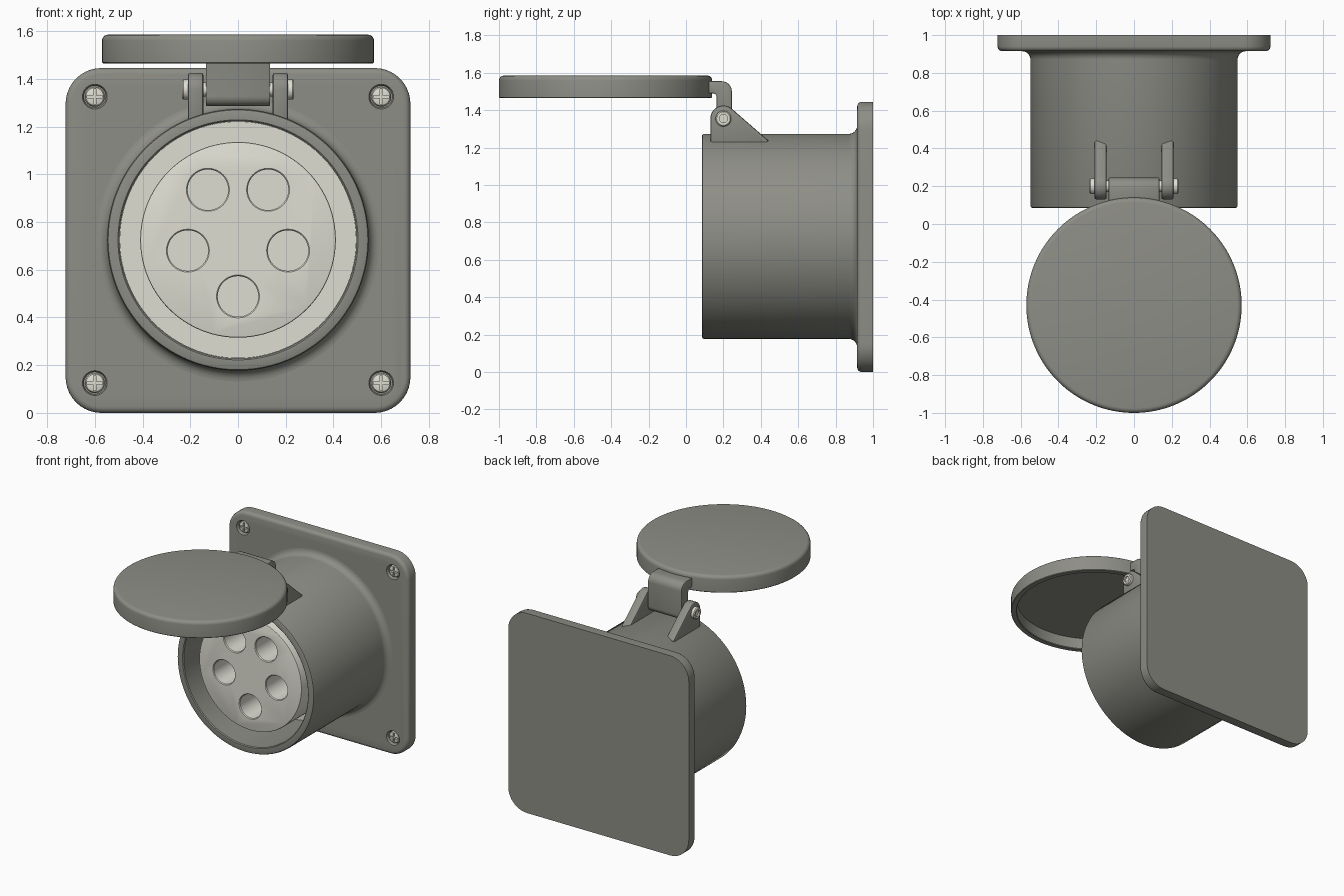
import bpy, bmesh
from math import sin, cos, pi, radians

if "Cube" in bpy.data.objects:
    bpy.data.objects.remove(bpy.data.objects["Cube"])

def material(name, rgb):
    m = bpy.data.materials.new(name)
    m.diffuse_color = (*rgb, 1)
    m.use_nodes = True
    m.node_tree.nodes["Principled BSDF"].inputs["Base Color"].default_value = m.diffuse_color
    return m

GREY = material("warm_grey", (0.27, 0.27, 0.24))
CREAM = material("cream", (0.74, 0.73, 0.65))
CZ = 0.725  # height of the socket axis

# Axis helpers: map outline (a, b) at distance h along the axis to a 3D point
PLACE = {
    'X': lambda a, b, h: (h, a, b),
    'Y': lambda a, b, h: (a, h, b),
    'Z': lambda a, b, h: (a, b, h),
}

def add_loft(bm, axis, sections):
    """Skin a list of (outline, h) sections and cap both ends."""
    rings = [[bm.verts.new(PLACE[axis](a, b, h)) for a, b in pts] for pts, h in sections]
    n = len(rings[0])
    for r, s in zip(rings, rings[1:]):
        for i in range(n):
            j = (i + 1) % n
            bm.faces.new((r[i], r[j], s[j], s[i]))
    bm.faces.new(rings[0])
    bm.faces.new(rings[-1])

def finish(bm, name, mat):
    bmesh.ops.recalc_face_normals(bm, faces=bm.faces)
    me = bpy.data.meshes.new(name)
    bm.to_mesh(me)
    bm.free()
    me.materials.append(mat)
    ob = bpy.data.objects.new(name, me)
    bpy.context.collection.objects.link(ob)
    return ob

def arc(cx, cy, r, a0, a1, n=6):
    return [(cx + r * cos(radians(a0 + (a1 - a0) * i / n)),
             cy + r * sin(radians(a0 + (a1 - a0) * i / n))) for i in range(n + 1)]

def circle(cx, cy, r, n):
    return [(cx + r * cos(2 * pi * i / n), cy + r * sin(2 * pi * i / n)) for i in range(n)]

def turned(axis, profile, centers, n):
    """Lathe a (radius, h) profile at every centre."""
    bm = bmesh.new()
    for cx, cy in centers:
        add_loft(bm, axis, [(circle(cx, cy, r, n), h) for r, h in profile])
    return bm

def lathe(name, axis, profile, centers, mat, n=96):
    return finish(turned(axis, profile, centers, n), name, mat)

def apply(ob, kind, **props):
    m = ob.modifiers.new(kind.lower(), kind)
    for k, v in props.items():
        setattr(m, k, v)
    bpy.context.view_layer.objects.active = ob
    bpy.ops.object.modifier_apply(modifier=m.name)

def cut(ob, cutter):
    apply(ob, 'BOOLEAN', operation='DIFFERENCE', solver='EXACT', object=cutter)
    bpy.data.objects.remove(cutter)

def prism(name, outline, x0, x1, bevel):
    bm = bmesh.new()
    add_loft(bm, 'X', [(outline, x0), (outline, x1)])
    ob = finish(bm, name, GREY)
    apply(ob, 'BEVEL', width=bevel, segments=2, limit_method='ANGLE', angle_limit=radians(50))
    return ob

# Mounting plate: rounded square with a soft front edge
def rounded_square(inset, h=0.7225, r=0.15):
    h, r = h - inset, r - inset
    c = h - r
    pts = []
    for k, (sx, sz) in enumerate(((1, 1), (-1, 1), (-1, -1), (1, -1))):
        pts += arc(sx * c, 0.7225 + sz * c, r, 90 * k, 90 * k + 90, 10)
    return pts

bm = bmesh.new()
edge = [(rounded_square(0.025 * (1 - cos(t))), 0.94 - 0.025 * sin(t))
        for t in (pi / 2 * i / 4 for i in range(5))]
add_loft(bm, 'Y', [(rounded_square(0), 1.0)] + edge)
plate = finish(bm, "mounting_plate", GREY)

# Screws sunk into the plate corners
corners = [(sx * 0.6, z) for sx in (-1, 1) for z in (0.125, 1.325)]
cut(plate, lathe("screw_hole_cutter", 'Y', [(0.052, 0.9), (0.052, 0.915), (0.046, 0.925), (0.046, 0.96)],
                 corners, GREY, 32))
screws = lathe("screws", 'Y', [(0.042, 0.97), (0.042, 0.932), (0.037, 0.924), (0.03, 0.921)],
               corners, CREAM, 32)
for w, d in ((0.032, 0.006), (0.006, 0.032)):
    bm = bmesh.new()
    for x, z in corners:
        add_loft(bm, 'Y', [([(x - w, z - d), (x + w, z - d), (x + w, z + d), (x - w, z + d)], h)
                           for h in (0.9, 0.937)])
    cut(screws, finish(bm, "slot_cutter", GREY))

# Barrel: hollow cup flaring into the plate
axis_at = [(0, CZ)]
flare = [(r, y) for r, y in arc(0.593, 0.87, 0.045, 90, 180, 6)]
lathe("socket_barrel", 'Y',
      [(0.593, 0.93)] + flare +
      [(0.548, 0.097), (0.544, 0.088), (0.537, 0.085), (0.503, 0.085), (0.497, 0.091), (0.497, 0.62)],
      axis_at, GREY, 128)

# Contact insert: cream floor with a raised core and five pin holes
insert = lathe("contact_insert", 'Y',
               [(0.496, 0.615), (0.496, 0.6), (0.41, 0.6), (0.41, 0.147), (0.408, 0.142), (0.403, 0.14)],
               axis_at, CREAM)
holes = [(0, 0.488)] + [(s * x, z) for s in (-1, 1) for x, z in ((0.21, 0.68), (0.126, 0.935))]
cut(insert, lathe("pin_hole_cutter", 'Y',
                  [(0.09, 0.1), (0.09, 0.14), (0.085, 0.146), (0.085, 0.5)], holes, CREAM, 40))

# Lid: shallow dish, open underneath
lid_edge = [(r, z) for r, z in arc(0.545, 1.56, 0.025, 0, 90, 4)]
lathe("lid", 'Z', [(0.53, 1.55), (0.53, 1.469), (0.534, 1.465), (0.566, 1.465), (0.57, 1.469)] + lid_edge,
      [(0, -0.43)], GREY, 128)

# Hinge arm: bent strap from the lid down to the pin
arm = ([(0.1, 1.49), (0.1, 1.555)] + arc(0.19, 1.5, 0.055, 90, 0, 8) +
       arc(0.204, 1.327, 0.041, 0, -180, 12) + arc(0.145, 1.472, 0.018, 0, 90, 4))
prism("hinge_arm", arm, -0.135, 0.135, 0.006)

# Hinge lugs: rounded gussets on the barrel
lug = [(0.44, 1.238), (0.44, 1.205), (0.13, 1.205)] + arc(0.2, 1.355, 0.07, 180, 43, 14)
for side, x0, x1 in (("left", -0.21, -0.145), ("right", 0.145, 0.21)):
    prism(side + "_hinge_lug", lug, x0, x1, 0.01)

# Hinge pin with dished ends
half = [(0.022, 0.225), (0.022, 0.235), (0.036, 0.235), (0.042, 0.229), (0.042, 0.2), (0.03, 0.2)]
lathe("hinge_pin", 'X', [(r, -x) for r, x in half] + half[::-1], [(0.2, 1.355)], CREAM, 32)

# Smooth curved surfaces, keep real edges crisp
bpy.ops.object.select_all(action='SELECT')
bpy.ops.object.shade_smooth_by_angle(angle=radians(32))
